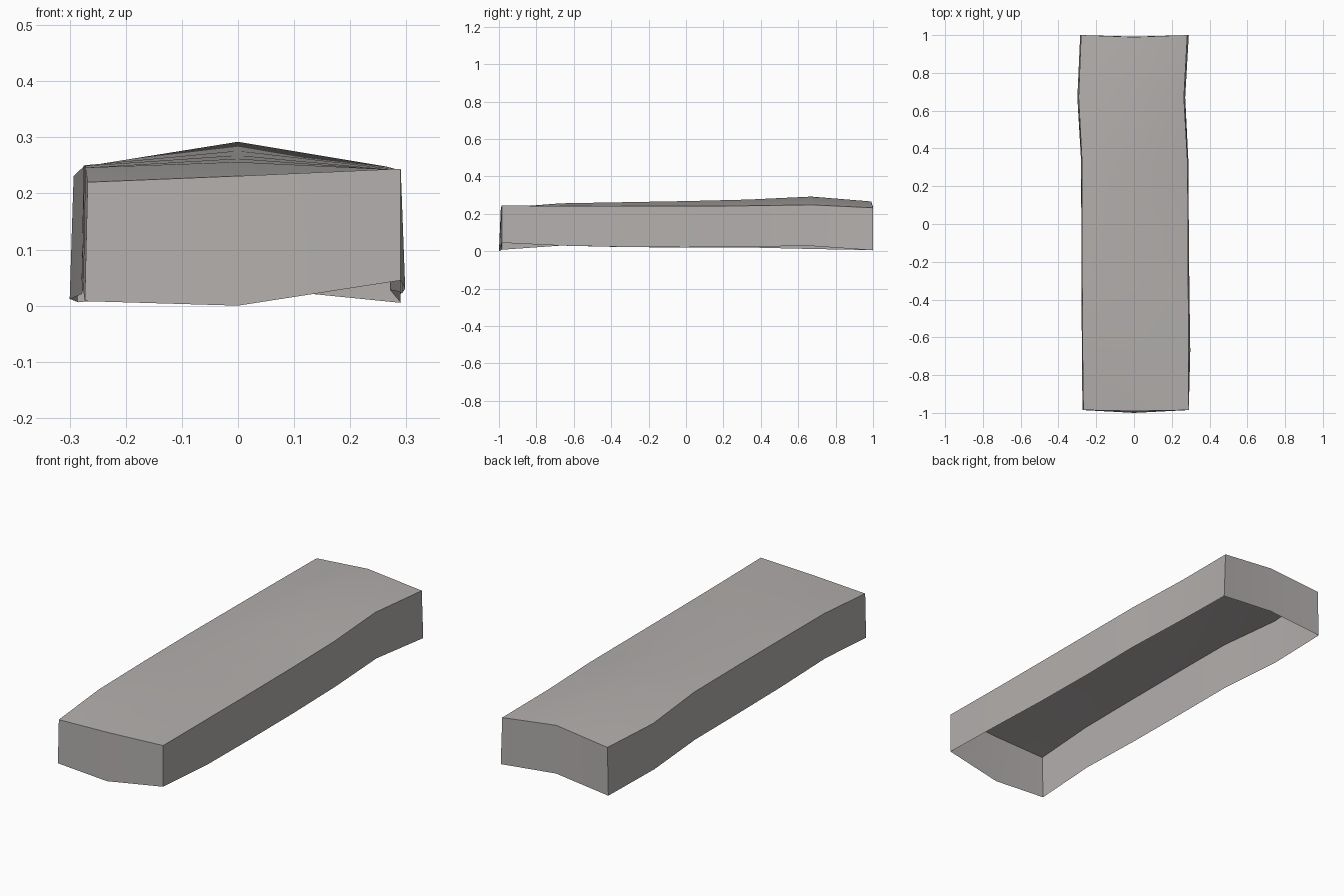
import bpy, bmesh, math

if "Cube" in bpy.data.objects:
    bpy.data.objects.remove(bpy.data.objects["Cube"])

# Cross-sections along y: (y, left x top/bottom, right x top/bottom,
#   top z left/centre/right, bottom z left/right)
rows = [
    (-0.985, -0.268, -0.273, 0.290, 0.290, 0.220, 0.231, 0.244, 0.008, 0.045),
    (-0.67, -0.272, -0.276, 0.288, 0.298, 0.246, 0.256, 0.242, 0.030, 0.030),
    (-0.33, -0.274, -0.278, 0.287, 0.293, 0.249, 0.262, 0.241, 0.022, 0.023),
    (0.00, -0.275, -0.279, 0.286, 0.290, 0.250, 0.268, 0.241, 0.020, 0.021),
    (0.33, -0.275, -0.280, 0.283, 0.288, 0.248, 0.276, 0.243, 0.020, 0.025),
    (0.67, -0.293, -0.300, 0.264, 0.271, 0.231, 0.292, 0.248, 0.012, 0.028),
    (1.00, -0.280, -0.285, 0.282, 0.290, 0.238, 0.266, 0.232, 0.006, 0.005),
]

bm = bmesh.new()
top, low_l, low_r = [], [], []
for i, (y, lt, lb, rt, rb, zl, zc, zr, bl, br) in enumerate(rows):
    yc = {0: -0.99, len(rows) - 1: 0.99}.get(i, y)
    top.append([bm.verts.new(p) for p in ((lt, y, zl), (0, yc, zc), (rt, y, zr))])
    low_l.append(bm.verts.new((lb, y, bl)))
    low_r.append(bm.verts.new((rb, y, br)))

# Top and long side walls
for i in range(len(rows) - 1):
    a, b = top[i], top[i + 1]
    for j in (0, 1):
        bm.faces.new((a[j], a[j + 1], b[j + 1], b[j]))
    bm.faces.new((a[0], b[0], low_l[i + 1], low_l[i]))
    bm.faces.new((a[2], low_r[i], low_r[i + 1], b[2]))

# End walls; the underside stays open
for i, y, z, flip in ((0, -1.0, 0.0, False), (-1, 0.992, 0.034, True)):
    mid = bm.verts.new((0, y, z))
    for f in ((low_l[i], mid, top[i][1], top[i][0]),
              (mid, low_r[i], top[i][2], top[i][1])):
        bm.faces.new(f[::-1] if flip else f)

me = bpy.data.meshes.new("plank_shell")
bm.to_mesh(me)
bm.free()
plank = bpy.data.objects.new("plank_shell", me)
bpy.context.collection.objects.link(plank)

mat = bpy.data.materials.new("weathered grey")
mat.diffuse_color = (0.45, 0.43, 0.42, 1)
mat.use_nodes = True
mat.node_tree.nodes["Principled BSDF"].inputs["Base Color"].default_value = mat.diffuse_color
me.materials.append(mat)

# Soft undulating faces with crisp corners
bpy.context.view_layer.objects.active = plank
plank.select_set(True)
bpy.ops.object.shade_smooth_by_angle(angle=math.radians(40))
